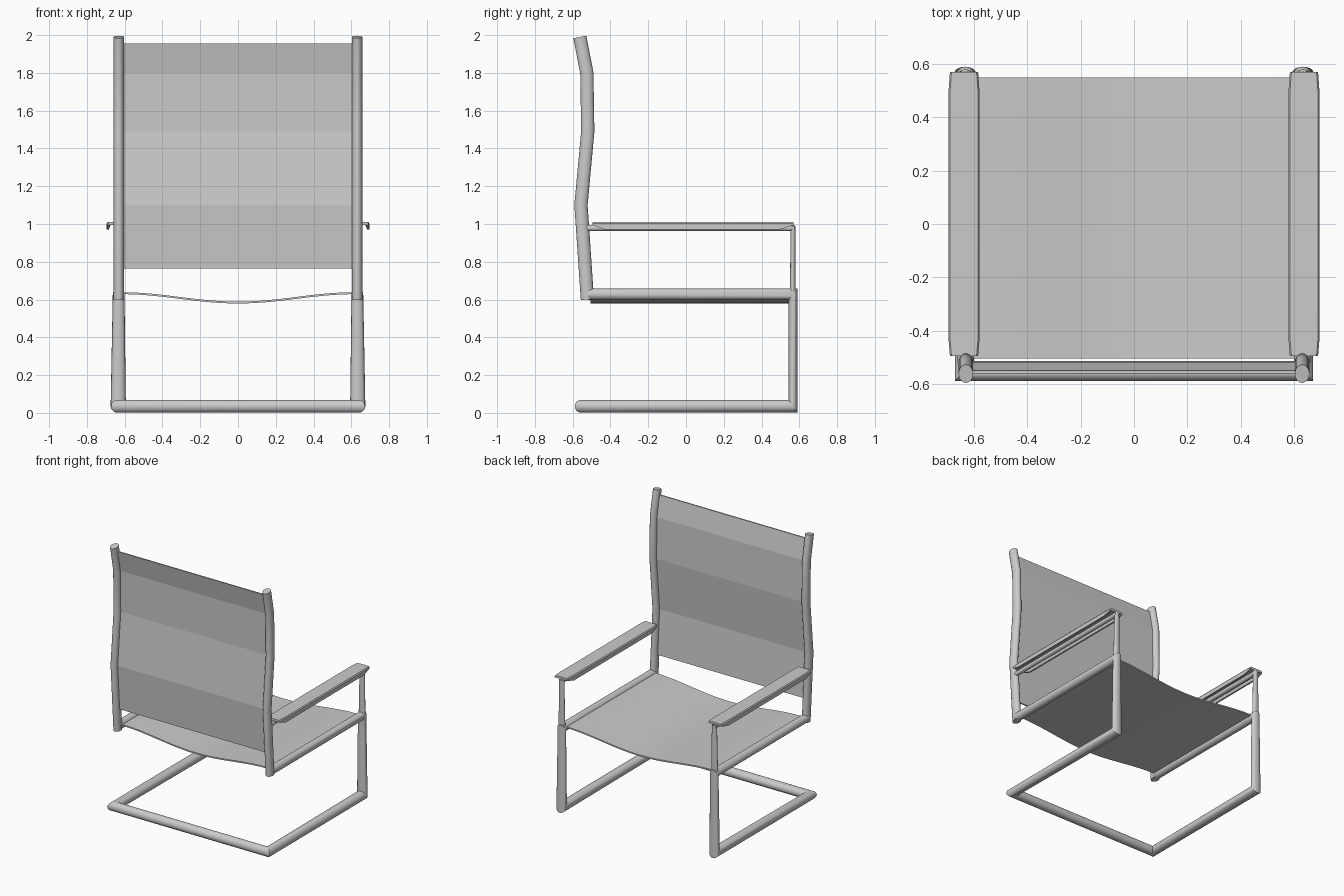
import bpy, bmesh, math
from mathutils import Vector

if "Cube" in bpy.data.objects:
    bpy.data.objects.remove(bpy.data.objects["Cube"])

SIDES = 20


def make_object(name, verts, faces, mirror=False, smooth=35):
    mesh = bpy.data.meshes.new(name)
    mesh.from_pydata(verts, [], faces)
    bm = bmesh.new()
    bm.from_mesh(mesh)
    bmesh.ops.recalc_face_normals(bm, faces=bm.faces)
    bm.to_mesh(mesh)
    bm.free()
    ob = bpy.data.objects.new(name, mesh)
    bpy.context.collection.objects.link(ob)
    if mirror:
        ob.modifiers.new("Mirror", 'MIRROR').use_clip = True
    bpy.ops.object.select_all(action='DESELECT')
    ob.select_set(True)
    bpy.context.view_layer.objects.active = ob
    bpy.ops.object.shade_smooth_by_angle(angle=math.radians(smooth))
    return ob


def loft(name, rings, cap_end=True, **kw):
    """Skin closed rings of equal length and cap the ends."""
    n = len(rings[0])
    verts = [v for r in rings for v in r]
    faces = [(k * n + i, k * n + (i + 1) % n, (k + 1) * n + (i + 1) % n, (k + 1) * n + i)
             for k in range(len(rings) - 1) for i in range(n)]
    faces.append(tuple(range(n)))
    if cap_end:
        faces.append(tuple(range(len(verts) - n, len(verts))))
    return make_object(name, verts, faces, **kw)


def tube(name, path, r, scales=None, **kw):
    """Sweep a round section along a path in the yz plane first, with mitred corners."""
    pts = [Vector(p) for p in path]
    dirs = [(b - a).normalized() for a, b in zip(pts, pts[1:])]
    u = Vector((1, 0, 0))
    v = dirs[0].cross(u)
    offs = [r * (u * math.cos(a) + v * math.sin(a))
            for a in (2 * math.pi * i / SIDES for i in range(SIDES))]
    rings = []
    for k, p in enumerate(pts):
        d = dirs[max(k - 1, 0)]
        n = (d + dirs[min(k, len(dirs) - 1)]).normalized()
        offs = [o - d * (o.dot(n) / d.dot(n)) for o in offs]
        s = Vector(scales[k]) if scales else Vector((1, 1, 1))
        rings.append([p + o * s for o in offs])
    return loft(name, rings, mirror=True, **kw)


# Cantilever frame: seat rail, flattened front leg, floor runner, rear cross bar
tube("cantilever_frame",
     [(0.632, -0.52, 0.628), (0.632, 0.567, 0.628), (0.634, 0.567, 0.035),
      (0.638, -0.555, 0.035), (0, -0.555, 0.035)], 0.031,
     [(1, 1, 1), (1, 0.75, 1), (1.3, 0.75, 1.1), (1.1, 1.1, 1.1), (1, 1.1, 1.1)],
     cap_end=False)

# Back posts with a gentle S bend
BACK = [(-0.522, 0.60), (-0.556, 1.10), (-0.520, 1.49), (-0.525, 1.80), (-0.562, 1.99)]
tube("back_post", [(0.631, y, z) for y, z in BACK], 0.035, [(0.78, 1, 1)] * 5)


def back_y(z):
    for (y0, z0), (y1, z1) in zip(BACK, BACK[1:]):
        if z <= z1:
            return y0 + (y1 - y0) * (z - z0) / (z1 - z0)


# Back sling following the posts
T = 0.005
zs = [0.765, 1.10, 1.49, 1.80, 1.955]
section = [(back_y(z) + T, z) for z in zs] + [(back_y(z) - T, z) for z in reversed(zs)]
loft("back_sling", [[(x, y, z) for y, z in section] for x in (-0.625, 0.625)], smooth=2)

# Seat sling sagging between the rails
xs = [-0.62 + 1.24 * i / 16 for i in range(17)]


def sag(x):
    return 0.609 - 0.025 * math.cos(math.pi * x / 0.62)


section = [(x, sag(x) + T) for x in xs] + [(x, sag(x) - T) for x in reversed(xs)]
loft("seat_sling", [[(x, y, z) for x, z in section] for y in (-0.505, 0.55)])

# Armrest pads: shallow channel whose lips fade out towards each end
rings = []
for y, lip, w in ((-0.495, 0.006, 0.053), (-0.435, 0.028, 0.058),
                  (0.50, 0.028, 0.058), (0.57, 0.006, 0.053)):
    half = [(w - 0.006, 1.010), (w, 1.002), (w, 1.0 - lip),
            (w - 0.012, 1.0 - lip), (w - 0.017, 0.994)]
    prof = half + [(-x, z) for x, z in reversed(half)]
    rings.append([(0.638 + x, y, z) for x, z in prof])
loft("armrest", rings, mirror=True, smooth=25)

# Rails under the pads
tube("armrest_rail", [(0.635, -0.53, 0.979), (0.635, 0.575, 0.979)], 0.017)

# Tapered armrest supports
tube("armrest_support", [(0.633, 0.565, 0.62), (0.633, 0.567, 0.99)], 0.014,
     [(1.9, 1.05, 1), (1.4, 0.95, 1)])
